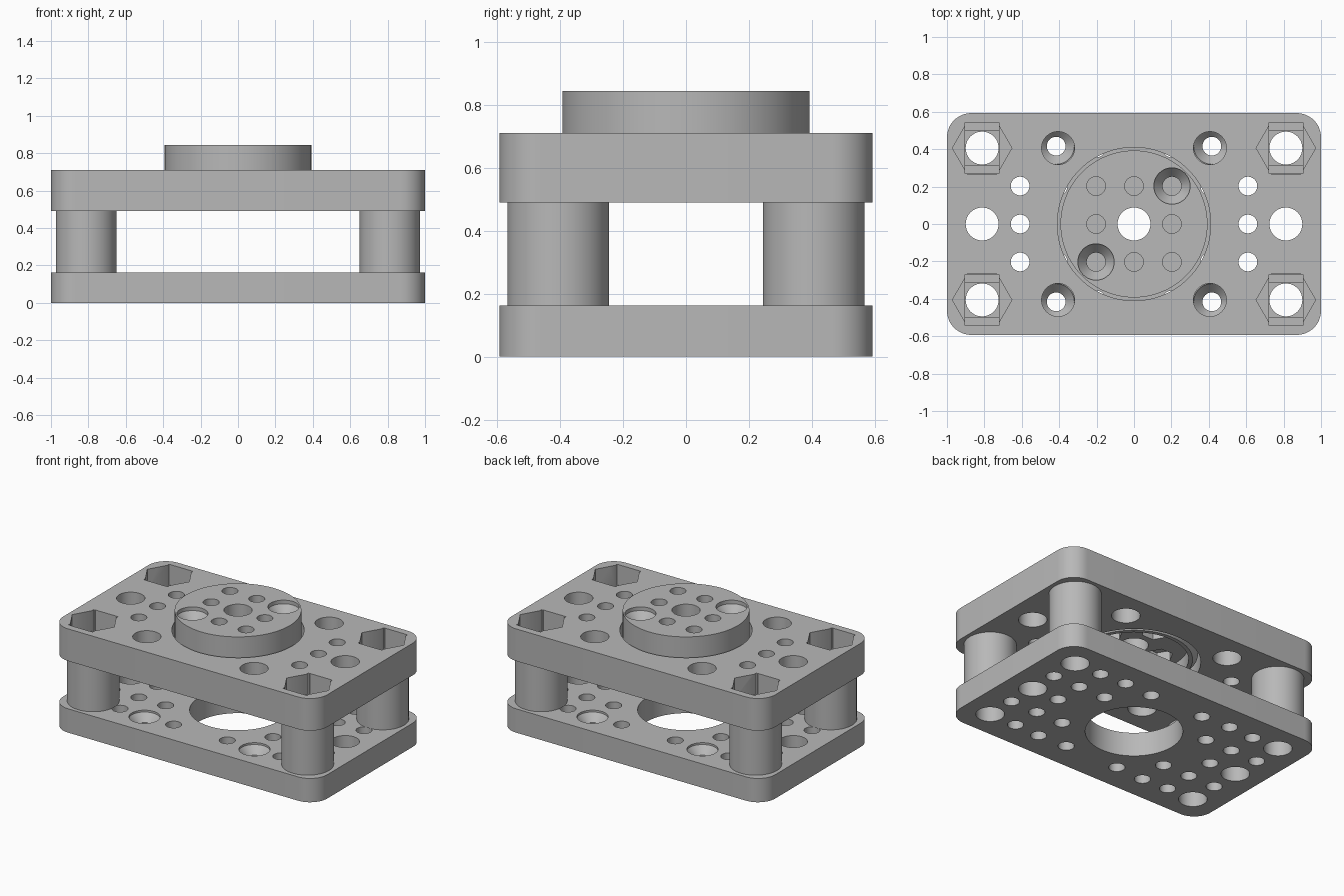
import bpy
import bmesh
from math import cos, sin, pi

if "Cube" in bpy.data.objects:
    bpy.data.objects.remove(bpy.data.objects["Cube"], do_unlink=True)

grey = bpy.data.materials.new("plain_grey")
grey.use_nodes = True
colour = (0.48, 0.48, 0.48, 1)
grey.diffuse_color = colour
grey.node_tree.nodes["Principled BSDF"].inputs["Base Color"].default_value = colour

G = 0.203            # hole grid spacing
POST_X, POST_Y = 4 * G, 2 * G
BASE_TOP, DECK_LOW, DECK_TOP, DISC_TOP = 0.163, 0.49, 0.71, 0.845
BIG, SMALL = 0.088, 0.05


def prism(bm, outline, z0, z1):
    """Upright solid from a counter-clockwise outline."""
    low = [bm.verts.new((x, y, z0)) for x, y in outline]
    high = [bm.verts.new((x, y, z1)) for x, y in outline]
    bm.faces.new(low[::-1])
    bm.faces.new(high)
    n = len(low)
    for i in range(n):
        j = (i + 1) % n
        bm.faces.new((low[i], low[j], high[j], high[i]))


def circle(x, y, r, n=40):
    return [(x + r * cos(2 * pi * i / n), y + r * sin(2 * pi * i / n)) for i in range(n)]


def box(x, y, hx, hy):
    return [(x - hx, y - hy), (x + hx, y - hy), (x + hx, y + hy), (x - hx, y + hy)]


def lathe(bm, profile, x=0, y=0, n=40):
    """Solid of revolution from (radius, z) points, capped at both ends."""
    rings = [[bm.verts.new((px, py, z)) for px, py in circle(x, y, r, n)] for r, z in profile]
    bm.faces.new(rings[0][::-1])
    bm.faces.new(rings[-1])
    for a, b in zip(rings, rings[1:]):
        for i in range(n):
            j = (i + 1) % n
            bm.faces.new((a[i], a[j], b[j], b[i]))


def make(name, bm):
    bmesh.ops.recalc_face_normals(bm, faces=bm.faces[:])
    mesh = bpy.data.meshes.new(name)
    bm.to_mesh(mesh)
    bm.free()
    mesh.materials.append(grey)
    obj = bpy.data.objects.new(name, mesh)
    bpy.context.collection.objects.link(obj)
    return obj


def cut(obj, bm):
    """Subtract the solids in bm, then drop the cutter."""
    cutter = make("cutter", bm)
    cutter.hide_render = True
    mod = obj.modifiers.new("cut", "BOOLEAN")
    mod.operation, mod.solver, mod.object = "DIFFERENCE", "EXACT", cutter
    bpy.context.view_layer.objects.active = obj
    bpy.ops.object.modifier_apply(modifier=mod.name)
    bpy.data.objects.remove(cutter, do_unlink=True)


def finish(obj):
    bpy.ops.object.select_all(action="DESELECT")
    obj.select_set(True)
    bpy.context.view_layer.objects.active = obj
    bpy.ops.object.shade_smooth_by_angle(angle=pi / 6)


def rounded_plate(name, z0, z1, hx=1.0, hy=0.593, r=0.13, n=12):
    outline = []
    for k, (sx, sy) in enumerate([(1, 1), (-1, 1), (-1, -1), (1, -1)]):
        for i in range(n + 1):
            a = (k + i / n) * pi / 2
            outline.append((sx * (hx - r) + r * cos(a), sy * (hy - r) + r * sin(a)))
    bm = bmesh.new()
    prism(bm, outline, z0, z1)
    return make(name, bm)


corners = [(sx, sy) for sx in (-1, 1) for sy in (-1, 1)]

# Base plate: large opening, hole grid, four countersinks
base = rounded_plate("base_plate", 0, BASE_TOP)
bm = bmesh.new()
prism(bm, circle(0, 0, 0.3, 80), -0.1, 0.3)
for i in range(-4, 5):
    for j in range(-2, 3):
        x, y = i * G, j * G
        if i % 2 == 0 and abs(i) == 4 and j in (-2, 0, 2):
            prism(bm, circle(x, y, BIG), -0.1, 0.3)
        elif abs(i) == 2 and abs(j) == 2:
            profile = [(SMALL, -0.1), (SMALL, 0.1), (0.097, 0.15), (0.097, 0.3)]
            lathe(bm, profile, x * 1.025, y * 1.025)
        elif abs(i) in (3, 4) or (abs(i) == 2 and j) or (abs(i) == 1 and abs(j) == 2):
            prism(bm, circle(x, y, SMALL), -0.1, 0.3)
cut(base, bm)
finish(base)

# Upper plate: turntable bore, through holes, stepped hexagon pockets
deck = rounded_plate("upper_plate", DECK_LOW, DECK_TOP)
bm = bmesh.new()
prism(bm, circle(0, 0, 0.41, 96), 0.4, 0.8)
for s in (-1, 1):
    for j in (-1, 0, 1):
        prism(bm, circle(s * 3 * G, j * G, SMALL), 0.4, 0.8)
        prism(bm, circle(s * POST_X, j * POST_Y, BIG), 0.4, 0.8)
    for t in (-1, 1):
        prism(bm, circle(s * 2 * G, t * 2 * G, BIG), 0.4, 0.8)
cut(deck, bm)
for shape, floor in (("hexagon", 0.57), ("slot", 0.555), ("square", 0.54)):
    bm = bmesh.new()
    for sx, sy in corners:
        x, y = sx * POST_X, sy * POST_Y
        if shape == "hexagon":
            outline = circle(x, y, 0.159, 6)
        else:
            outline = box(x, y, 0.091, 0.136 if shape == "slot" else 0.091)
        prism(bm, outline, floor, 0.8)
    cut(deck, bm)
finish(deck)

# Four hollow spacer posts
for sx, sy in corners:
    side = "left" if sx > 0 else "right"
    end = "back" if sy > 0 else "front"
    bm = bmesh.new()
    prism(bm, circle(sx * POST_X, sy * POST_Y, 0.162, 64), BASE_TOP, DECK_LOW)
    post = make(f"{end}_{side}_post", bm)
    bm = bmesh.new()
    prism(bm, circle(sx * POST_X, sy * POST_Y, BIG), 0.1, 0.6)
    cut(post, bm)
    finish(post)

# Turntable disc with hollow underside
bm = bmesh.new()
lathe(bm, [(0.36, 0.51), (0.393, 0.55), (0.393, DISC_TOP)], n=96)
disc = make("turntable_disc", bm)
bm = bmesh.new()
prism(bm, circle(0, 0, 0.335, 80), 0.4, 0.61)
cut(disc, bm)

# Disc holes: centre bore, blind holes, two countersinks, hexagon pockets below
bm = bmesh.new()
prism(bm, circle(0, 0, BIG), 0.4, 1)
for i in (-1, 0, 1):
    for j in (-1, 0, 1):
        x, y = i * G, j * G
        if i * j == 1:
            lathe(bm, [(SMALL, 0.69), (SMALL, 0.765), (0.097, 0.82), (0.097, 1)], x, y)
        elif i or j:
            prism(bm, circle(x, y, SMALL), 0.7, 1)
            if i * j == 0:
                prism(bm, circle(x, y, 0.085, 6), 0.55, 0.68)
cut(disc, bm)
finish(disc)
